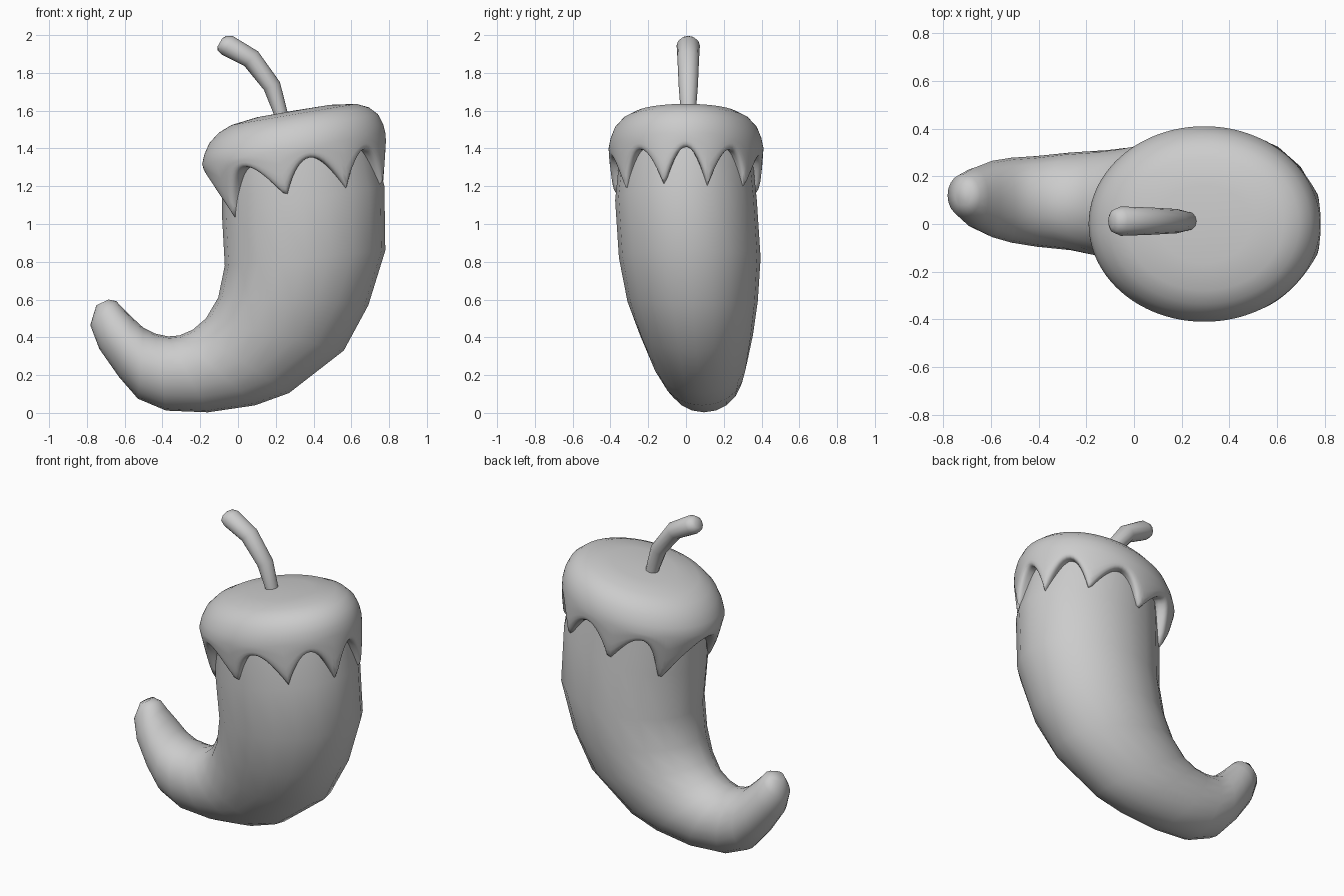
import bpy, bmesh, math
from mathutils import Vector

if "Cube" in bpy.data.objects:
    bpy.data.objects.remove(bpy.data.objects["Cube"])


def loft(name, rings, angle=60):
    """Skin a list of equal-length rings and close both ends."""
    bm = bmesh.new()
    loops = [[bm.verts.new(p) for p in ring] for ring in rings]
    n = len(loops[0])
    for a, b in zip(loops, loops[1:]):
        for i in range(n):
            j = (i + 1) % n
            bm.faces.new((a[i], a[j], b[j], b[i]))
    bm.faces.new(loops[0])
    bm.faces.new(loops[-1])
    bmesh.ops.recalc_face_normals(bm, faces=bm.faces[:])
    mesh = bpy.data.meshes.new(name)
    bm.to_mesh(mesh)
    bm.free()
    ob = bpy.data.objects.new(name, mesh)
    bpy.context.collection.objects.link(ob)
    bpy.ops.object.select_all(action='DESELECT')
    ob.select_set(True)
    bpy.context.view_layer.objects.active = ob
    bpy.ops.object.shade_smooth_by_angle(angle=math.radians(angle))
    return ob


def section(ix, iz, ox, oz, cy, half, n=20):
    """Ellipse between an inner and an outer silhouette point."""
    inner, outer = Vector((ix, cy, iz)), Vector((ox, cy, oz))
    mid, axis = (inner + outer) / 2, (outer - inner) / 2
    return [mid + axis * math.cos(t) + Vector((0, half * math.sin(t), 0))
            for t in (2 * math.pi * i / n for i in range(n))]


# Pepper body: inner x, z, outer x, z, centre y, half width
body = [
    (-0.08, 1.32, 0.72, 1.42, 0.0, 0.35),
    (-0.085, 1.05, 0.775, 1.20, 0.0, 0.375),
    (-0.07, 0.78, 0.78, 0.86, 0.02, 0.375),
    (-0.105, 0.61, 0.69, 0.57, 0.035, 0.345),
    (-0.17, 0.50, 0.56, 0.33, 0.055, 0.30),
    (-0.24, 0.44, 0.27, 0.105, 0.075, 0.25),
    (-0.31, 0.41, 0.09, 0.04, 0.085, 0.225),
    (-0.37, 0.405, -0.16, 0.003, 0.095, 0.205),
    (-0.44, 0.42, -0.38, 0.012, 0.095, 0.19),
    (-0.50, 0.45, -0.53, 0.075, 0.10, 0.178),
    (-0.56, 0.505, -0.63, 0.19, 0.105, 0.16),
    (-0.61, 0.555, -0.735, 0.34, 0.11, 0.125),
    (-0.645, 0.592, -0.782, 0.465, 0.12, 0.09),
    (-0.685, 0.60, -0.75, 0.57, 0.12, 0.05),
]
loft("pepper_body", [section(*s) for s in body])

# Dripping cap: drip angle in degrees and height of its tip
drips = [(-148, 1.03), (-101, 1.145), (-58, 1.19), (-18, 1.20),
         (18, 1.20), (55, 1.19), (98, 1.145), (140, 1.03), (212, 1.03)]
SLOPE, CX, RX, RY, N = 0.17, 0.295, 0.485, 0.41, 128


def rim_height(deg):
    for (a, za), (b, zb) in zip(drips, drips[1:]):
        if a <= deg <= b:
            t = (deg - a) / (b - a)
            mid = math.radians((a + b) / 2)
            valley = 1.34 + 0.14 * RX * math.cos(mid)
            low = za + (zb - za) * t
            return low + (valley - low) * math.sin(math.pi * t) ** 0.95


def cap_column(deg):
    a = math.radians(deg)
    c, s = math.cos(a), math.sin(a)
    col = [(CX + RX * r * c, RY * r * s, z + SLOPE * RX * r * c)
           for r, z in ((0.02, 1.6), (0.4, 1.598), (0.68, 1.58), (0.82, 1.55),
                        (0.92, 1.505), (0.975, 1.45), (1.0, 1.40))]
    z0, rim = 1.40 + SLOPE * RX * c, rim_height(deg)
    # side wall, then a rounded lip folding back into the body
    for f, k in ((0.3, 1.0), (0.55, 1.0), (0.75, 0.995), (0.9, 0.98),
                 (0.97, 0.96), (1.0, 0.935), (0.98, 0.89), (0.94, 0.82)):
        z = z0 + (rim - z0) * f
        d = max(0.0, z0 - z)
        cx, rx, ry = CX + 0.19 * d, RX - 0.11 * d, RY - 0.07 * d
        col.append((cx + rx * k * c, ry * k * s, z))
    return col


columns = [cap_column(-148 + 360 * i / N) for i in range(N)]
loft("dripping_cap", list(zip(*columns)), 80)

# Stem: centre x, z, ring tilt in degrees, radius
stem = [(0.235, 1.53, 10, 0.036), (0.225, 1.59, 12, 0.037), (0.18, 1.73, 27, 0.047),
        (0.07, 1.875, 47, 0.053), (-0.055, 1.945, 60, 0.057),
        (-0.085, 1.957, 60, 0.045), (-0.096, 1.961, 60, 0.025)]
rings = []
for x, z, tilt, r in stem:
    dx, dz = r * math.cos(math.radians(tilt)), r * math.sin(math.radians(tilt))
    rings.append(section(x - dx, z - dz, x + dx, z + dz, 0.012, r * 1.08, 12))
loft("stem", rings)
